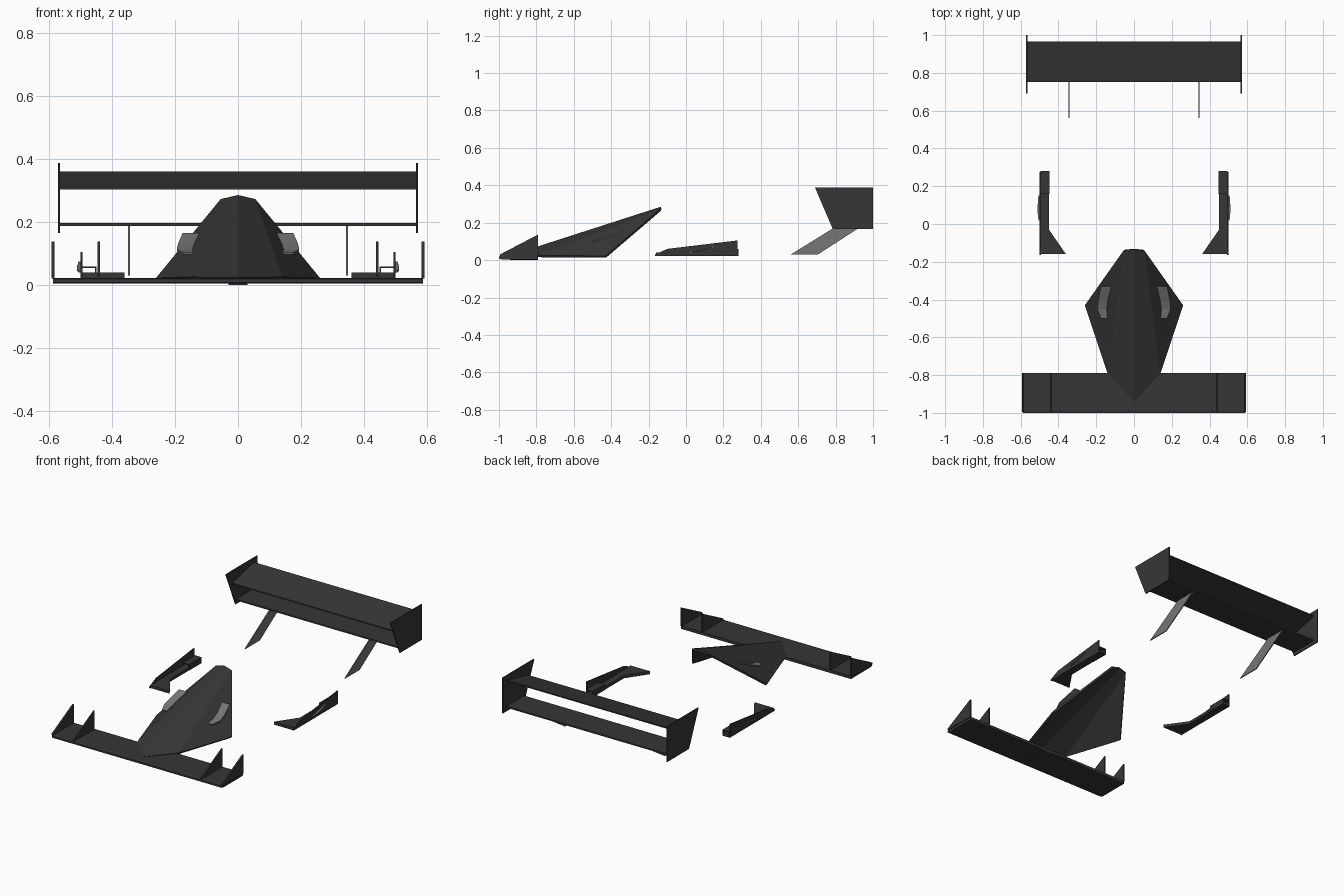
import bpy, bmesh
from mathutils import Vector

cube = bpy.data.objects.get("Cube")
if cube:
    bpy.data.objects.remove(cube, do_unlink=True)


def material(name, value):
    m = bpy.data.materials.new(name)
    m.use_nodes = True
    colour = (value, value, value, 1)
    m.diffuse_color = colour
    bsdf = m.node_tree.nodes["Principled BSDF"]
    bsdf.inputs["Base Color"].default_value = colour
    bsdf.inputs["Roughness"].default_value = 0.6
    return m


black = material("carbon black", 0.037)
grey = material("mid grey", 0.18)


def finish(name, bm, mat):
    mesh = bpy.data.meshes.new(name)
    bm.to_mesh(mesh)
    bm.free()
    mesh.materials.append(mat)
    obj = bpy.data.objects.new(name, mesh)
    bpy.context.collection.objects.link(obj)
    return obj


def prism(name, outline, axis, low, high, mat=black):
    """Extrude a flat outline along an axis (x: outline is y,z; y: x,z; z: x,y)."""
    def place(p, d):
        v = list(p)
        v.insert("xyz".index(axis), d)
        return Vector(v)
    bm = bmesh.new()
    face = bm.faces.new([bm.verts.new(place(p, low)) for p in outline])
    out = bmesh.ops.extrude_face_region(bm, geom=[face])
    verts = [g for g in out["geom"] if isinstance(g, bmesh.types.BMVert)]
    shift = place((0, 0), high - low)
    bmesh.ops.translate(bm, vec=shift, verts=verts)
    bmesh.ops.recalc_face_normals(bm, faces=bm.faces)
    return finish(name, bm, mat)


def box(name, x, y, z, mat=black):
    return prism(name, [(x[0], y[0]), (x[1], y[0]), (x[1], y[1]), (x[0], y[1])],
                 "z", z[0], z[1], mat)


def flap(name, sections, side, thickness):
    """Thin curved blade from rows of (y, z, inner x, outer x)."""
    bm = bmesh.new()
    rows = [[bm.verts.new((side * x, y, z)) for x in (x0, x1)]
            for y, z, x0, x1 in sections]
    for a, b in zip(rows, rows[1:]):
        bm.faces.new((a[0], a[1], b[1], b[0]))
    obj = finish(name, bm, grey)
    solid = obj.modifiers.new("thickness", "SOLIDIFY")
    solid.thickness = thickness
    solid.offset = 0


# Nose shell: creased, open underneath and behind
bm = bmesh.new()
tip = bm.verts.new((0, -0.945, 0.024))
ridge = bm.verts.new((0, -0.135, 0.285))
for s in (1, -1):
    front = bm.verts.new((s * 0.14, -0.79, 0.026))
    corner = bm.verts.new((s * 0.26, -0.43, 0.022))
    peak = bm.verts.new((s * 0.055, -0.14, 0.272))
    for ring in ((tip, front, peak, ridge), (front, corner, peak)):
        bm.faces.new(ring if s > 0 else ring[::-1])
nose = finish("nose_shell", bm, black)
solid = nose.modifiers.new("thickness", "SOLIDIFY")
solid.thickness = 0.012
solid.offset = -1

# Front wing plate and its centre pad
prism("front_wing", [(-1, 0.008), (-0.985, 0.004), (-0.79, 0.004),
                     (-0.79, 0.022), (-0.985, 0.022), (-1, 0.019)],
      "x", -0.587, 0.587)
box("front_wing_pad", (-0.03, 0.03), (-0.94, -0.79), (0, 0.006))

# Rear wing: tilted upper plane and flat lower plane
prism("rear_wing_upper", [(0.752, 0.303), (0.752, 0.311), (0.965, 0.36), (0.965, 0.352)],
      "x", -0.568, 0.568)
box("rear_wing_lower", (-0.568, 0.568), (0.79, 0.965), (0.187, 0.196))

for side, label in ((1, "left"), (-1, "right")):
    def pair(a, b):
        return sorted((side * a, side * b))

    # Front wing fins
    fin = [(-0.995, 0.02), (-0.79, 0.02), (-0.79, 0.137), (-0.995, 0.03)]
    prism(label + "_front_endplate", fin, "x", *pair(0.582, 0.592))
    prism(label + "_front_inner_fin", fin, "x", *pair(0.438, 0.446))

    # Curved blades on the nose sides
    flap(label + "_nose_blade", [(-0.5, 0.1, 0.135, 0.175), (-0.45, 0.11, 0.138, 0.194),
                                 (-0.4, 0.129, 0.13, 0.19), (-0.33, 0.162, 0.115, 0.175)],
         side, 0.006)

    # Side skirt: floor, outer fence, rear tunnel and small blade
    floor = [(0.45, 0.28), (0.495, 0.28), (0.495, -0.16), (0.36, -0.16), (0.45, -0.03)]
    prism(label + "_skirt_floor", [(side * x, y) for x, y in floor], "z", 0.022, 0.04)
    prism(label + "_skirt_fence", [(-0.165, 0.022), (0.275, 0.022), (0.275, 0.105),
                                   (-0.1, 0.06), (-0.165, 0.03)],
          "x", *pair(0.493, 0.499))
    box(label + "_skirt_shelf", pair(0.45, 0.495), (0.16, 0.28), (0.054, 0.059))
    box(label + "_skirt_inner_wall", pair(0.448, 0.453), (0.16, 0.28), (0.022, 0.059))
    flap(label + "_skirt_blade", [(0.02, 0.042, 0.495, 0.506), (0.06, 0.047, 0.495, 0.51),
                                  (0.1, 0.057, 0.495, 0.51), (0.15, 0.072, 0.495, 0.506)],
         side, 0.005)

    # Rear wing endplate and swept support strut
    prism(label + "_rear_endplate", [(0.69, 0.387), (1, 0.387), (1, 0.165), (0.785, 0.165)],
          "x", *pair(0.565, 0.571))
    prism(label + "_rear_strut", [(0.56, 0.03), (0.705, 0.03), (0.95, 0.188), (0.815, 0.188)],
          "x", *pair(0.342, 0.348), mat=grey)
